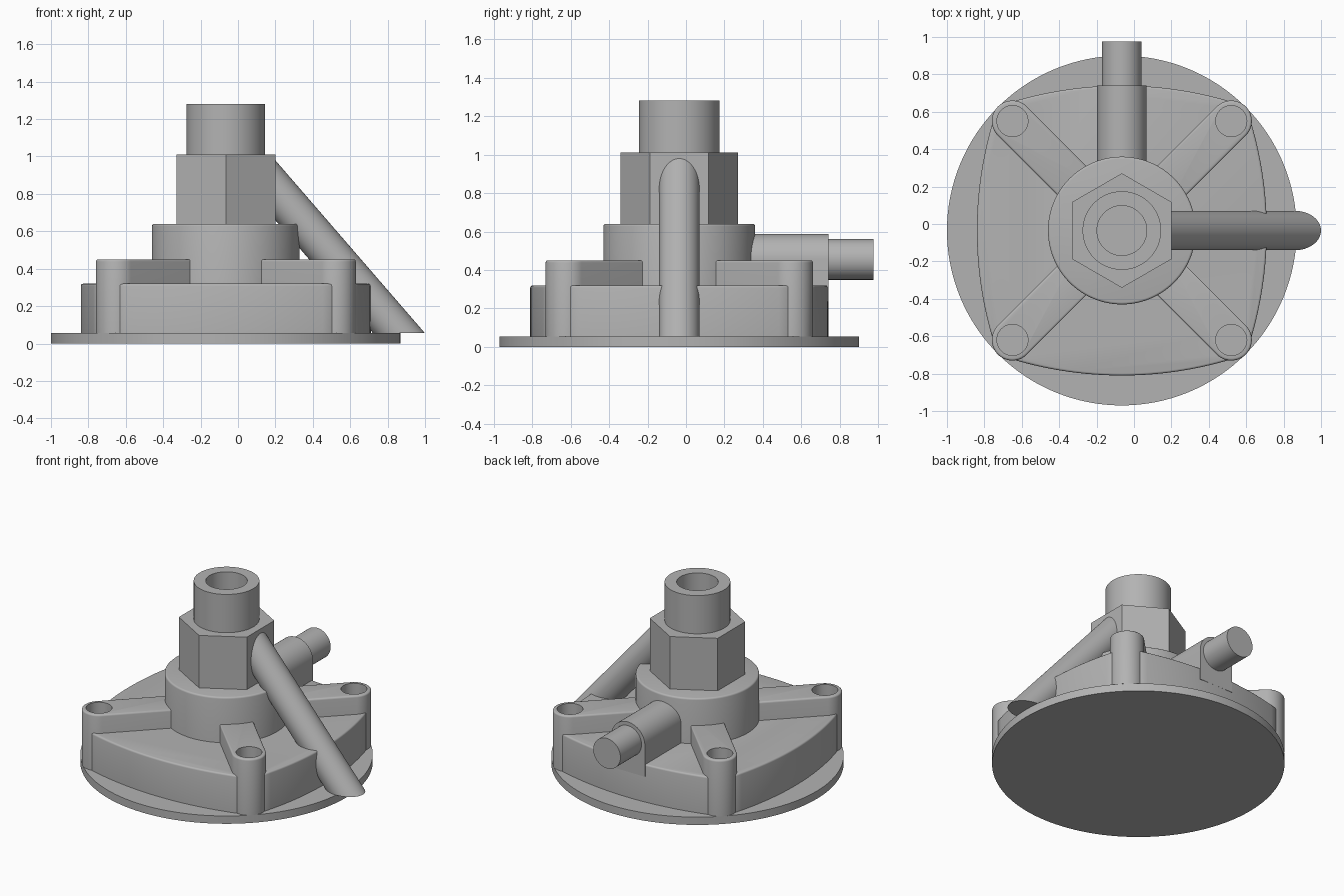
import bpy, bmesh
from math import sin, cos, tan, pi, radians, sqrt, hypot
from mathutils import Matrix, Vector

cube = bpy.data.objects.get("Cube")
if cube:
    bpy.data.objects.remove(cube, do_unlink=True)

CX, CY = -0.065, -0.035        # main axis
FLOOR = 0.055                  # top of base plate
BOSS, BOSS_R = 0.585, 0.11     # corner boss offset and radius

grey = bpy.data.materials.new("plain grey")
grey.use_nodes = True
grey.diffuse_color = (0.45, 0.45, 0.45, 1)
grey.node_tree.nodes["Principled BSDF"].inputs["Base Color"].default_value = grey.diffuse_color


def apply(obj, mod):
    bpy.context.view_layer.objects.active = obj
    bpy.ops.object.modifier_apply(modifier=mod.name)


def finish(bm, name):
    bmesh.ops.recalc_face_normals(bm, faces=bm.faces)
    mesh = bpy.data.meshes.new(name)
    bm.to_mesh(mesh)
    bm.free()
    mesh.materials.append(grey)
    obj = bpy.data.objects.new(name, mesh)
    bpy.context.collection.objects.link(obj)
    return obj


def loft(name, rings):
    """Closed solid skinned through rings of equal length."""
    bm = bmesh.new()
    loops = [[bm.verts.new(p) for p in ring] for ring in rings]
    for a, b in zip(loops, loops[1:]):
        for i in range(len(a)):
            j = (i + 1) % len(a)
            bm.faces.new((a[i], a[j], b[j], b[i]))
    bm.faces.new(loops[0])
    bm.faces.new(loops[-1])
    return finish(bm, name)


def prism(name, outline, z0, z1, matrix=None, fillet=0):
    """Extruded outline, optionally with a rounded top edge."""
    obj = loft(name, [[(x, y, z) for x, y in outline] for z in (z0, z1)])
    if fillet:
        bm = bmesh.new()
        bm.from_mesh(obj.data)
        rim = [e for e in bm.edges if all(v.co.z > z1 - 1e-4 for v in e.verts)]
        bmesh.ops.bevel(bm, geom=rim, offset=fillet, segments=3, profile=0.5, affect='EDGES')
        bm.to_mesh(obj.data)
        bm.free()
    obj.data.transform(matrix or Matrix.Translation((CX, CY, 0)))
    return obj


def circle(r, n=96, start=0.0, x=0, y=0):
    return [(x + r * cos(start + 2 * pi * i / n), y + r * sin(start + 2 * pi * i / n)) for i in range(n)]


def cut(cutter, *targets):
    for target in targets:
        mod = target.modifiers.new("bore", 'BOOLEAN')
        mod.operation, mod.solver, mod.object = 'DIFFERENCE', 'EXACT', cutter
        apply(target, mod)
    bpy.data.objects.remove(cutter, do_unlink=True)


# Round base plate
prism("base_plate", circle(0.935, 128), 0, FLOOR)

# Four-sided body with bowed walls
outline = []
R, HALF, STEPS = 2.03, 0.775, 24
for side in range(4):
    turn = Matrix.Rotation(side * pi / 2, 2)
    for i in range(STEPS + 1):
        t = 0.565 * (2 * i / STEPS - 1)
        outline.append(tuple(turn @ Vector((HALF - R + sqrt(R * R - t * t), t))))
body = prism("body", outline, FLOOR, 0.32, fillet=0.012)

# Corner arms with rounded ends and screw holes
reach = hypot(BOSS, BOSS)
end = [(reach + BOSS_R * cos(a), BOSS_R * sin(a)) for a in (pi * (i / 32 - 0.5) for i in range(33))]
for i, name in enumerate(("back_left", "back_right", "front_right", "front_left")):
    place = Matrix.Translation((CX, CY, 0)) @ Matrix.Rotation(pi / 4 + i * pi / 2, 4, 'Z')
    arm = prism(name + "_arm", [(0.2, -BOSS_R)] + end + [(0.2, BOSS_R)], FLOOR, 0.45, place, 0.012)
    hole = prism("hole_cutter", circle(0.083, 48, x=reach), FLOOR + 0.001, 0.6, place)
    cut(hole, arm, body)

# Central hub, hexagon nut and hollow stem
hub = prism("hub", circle(0.395), FLOOR, 0.64, fillet=0.012)
nut = prism("hex_nut", circle(0.306, 6, pi / 6), 0.6, 1.01)
stem = prism("stem", circle(0.21), 0.9, 1.28)
cut(prism("bore_cutter", circle(0.133, 64), 0.4, 1.4), hub, nut, stem)

# Rear outlet: arched housing and hollow spout, extruded along y
along_y = Matrix.Translation((CX, 0, 0.455)) @ Matrix.Rotation(radians(90), 4, 'X') @ Matrix.Scale(-1, 4, (0, 0, 1))
W = 0.132
arch = [(W * cos(pi * i / 32), W * sin(pi * i / 32)) for i in range(33)]
housing = prism("outlet_housing", arch + [(-W, -0.22), (W, -0.22)], 0.25, 0.74, along_y)
spout = prism("outlet_spout", circle(0.106, 64), 0.6, 0.975, along_y)
cut(prism("spout_cutter", circle(0.075, 48), 0.45, 1.1, along_y), housing, spout)

# Slanted round strut, trimmed flat against the nut and at plate level
ROD, slope = 0.105, radians(49.1)
top, foot = [], []
for a, b in circle(1, 64):
    up = ROD * a
    y = CY + ROD * b
    top.append((0.2, y, 0.819 + up / cos(slope)))
    foot.append((0.861 + up / sin(slope), y, FLOOR))
loft("slanted_strut", [top, foot])

# Smooth the round surfaces, keep the edges sharp
bpy.ops.object.select_all(action='DESELECT')
for obj in bpy.context.scene.objects:
    if obj.type == 'MESH':
        obj.select_set(True)
        bpy.context.view_layer.objects.active = obj
bpy.ops.object.shade_smooth_by_angle(angle=radians(32))
